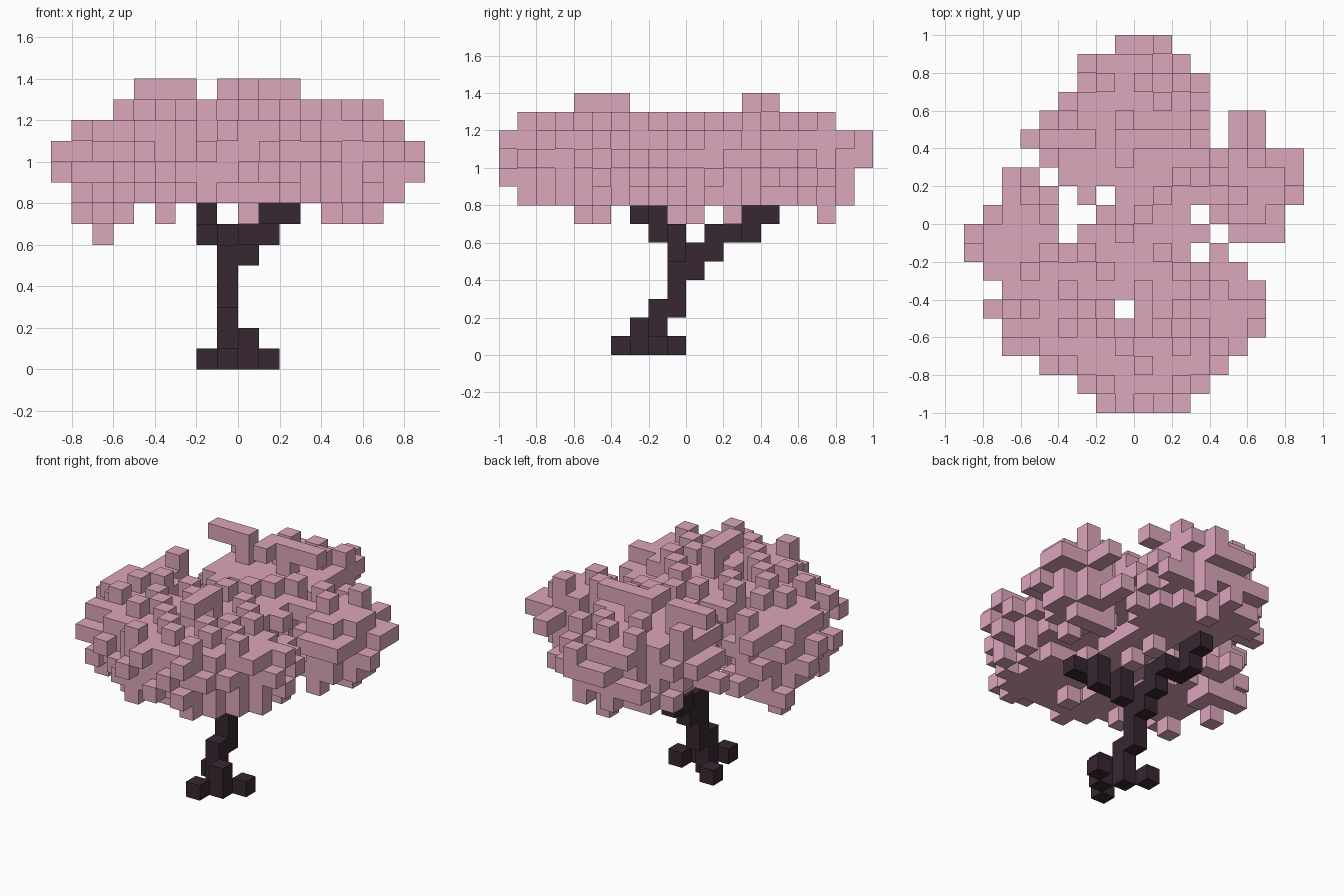
import bpy
import bmesh
import random
from mathutils import Vector

random.seed(4)
CELL = 0.1
DIRS = [(1, 0, 0), (-1, 0, 0), (0, 1, 0), (0, -1, 0), (0, 0, 1), (0, 0, -1)]

if "Cube" in bpy.data.objects:
    bpy.data.objects.remove(bpy.data.objects["Cube"])


def material(name, color):
    mat = bpy.data.materials.new(name)
    mat.use_nodes = True
    mat.diffuse_color = color
    mat.node_tree.nodes["Principled BSDF"].inputs["Base Color"].default_value = color
    return mat


def step(cell, d):
    return (cell[0] + d[0], cell[1] + d[1], cell[2] + d[2])


def neighbours(cell, cells):
    return sum(step(cell, d) in cells for d in DIRS)


def block_object(name, cells, mat):
    """Outer shell of a set of unit blocks."""
    bm = bmesh.new()
    for cell in sorted(cells):
        centre = Vector(cell) + Vector((0.5, 0.5, 0.5))
        for d in DIRS:
            if step(cell, d) in cells:
                continue
            n = Vector(d)
            u = Vector((d[1], d[2], d[0]))
            v = n.cross(u)
            corners = [(-u - v), (u - v), (u + v), (-u + v)]
            bm.faces.new([bm.verts.new((centre + (n + c) / 2) * CELL) for c in corners])
    bmesh.ops.remove_doubles(bm, verts=bm.verts, dist=0.001)
    mesh = bpy.data.meshes.new(name)
    bm.to_mesh(mesh)
    bm.free()
    mesh.materials.append(mat)
    bpy.context.collection.objects.link(bpy.data.objects.new(name, mesh))


def outline(rows):
    """Cells (i, row) from runs (start, end) for each row, end excluded."""
    return {(i, r) for r, runs in rows.items() for a, b in runs for i in range(a, b)}


bark = material("dark bark", (0.038, 0.02, 0.031, 1))
blossom = material("pink blossom", (0.72, 0.385, 0.505, 1))

# Trunk with roots and two branches
roots = {(0, -3, 0), (1, -2, 0), (-1, -4, 0), (-2, -1, 0), (-1, -2, 0),
         (0, -3, 1), (-1, -2, 1)}
stem = {(-1, -2, 2), (-1, -1, 2), (-1, -1, 3), (-1, -1, 4), (-1, 0, 4), (-1, -1, 5)}
front_branch = {(0, -1, 5), (0, -1, 6), (0, -2, 6), (1, -2, 6), (1, -2, 7),
                (1, -3, 7), (2, -3, 7)}
back_branch = {(-1, 0, 5), (-1, 1, 5), (-1, 1, 6), (-1, 2, 6), (-2, 2, 6),
               (-2, 3, 6), (-2, 3, 7), (-2, 4, 7)}
trunk = roots | stem | front_branch | back_branch

# Canopy limits: plan, front and side outlines
plan = outline({
    9: [(-1, 2)], 8: [(-3, 3)], 7: [(-3, 4)], 6: [(-4, 4)],
    5: [(-5, 4), (5, 7)], 4: [(-6, 4), (5, 7)], 3: [(-5, 9)],
    2: [(-7, -5), (-4, 9)], 1: [(-7, -4), (-3, -2), (-1, 9)],
    0: [(-8, -4), (-2, 3), (4, 8)], -1: [(-9, -4), (-3, 4), (5, 8)],
    -2: [(-9, 3), (4, 5)], -3: [(-8, 6)], -4: [(-7, 7)],
    -5: [(-8, -1), (0, 7)], -6: [(-7, 7)], -7: [(-7, 6)],
    -8: [(-5, 5)], -9: [(-3, 4)], -10: [(-2, 3)]})
front = outline({
    13: [(-5, -2), (-1, 3)], 12: [(-6, 7)], 11: [(-8, 8)], 10: [(-9, 9)],
    9: [(-9, 9)], 8: [(-8, 8)], 7: [(-8, -5), (-4, -3), (0, 1), (4, 7)],
    6: [(-7, -6)]})
side = outline({
    13: [(-6, -3), (3, 5)], 12: [(-9, 8)], 11: [(-10, 10)], 10: [(-10, 10)],
    9: [(-10, 9)], 8: [(-9, 9)], 7: [(-6, -4), (-1, 1), (2, 3), (7, 8)],
    6: [(-1, 0)]})
allowed = {(x, y, z) for x, y in plan for z in range(6, 14)
           if (x, z) in front and (y, z) in side} - trunk

# Blossom clusters: centre and radii in blocks
clusters = [((0, -5.2, 10.2), (7, 4.8, 2.2)),
            ((-6.2, -1, 9.7), (2.8, 4.2, 2.4)),
            ((-0.2, 4.8, 10.2), (4.8, 5, 2.2)),
            ((6.2, 2.2, 9.8), (2.8, 3.6, 2.4)),
            ((0, 0, 10.2), (4.5, 4, 1.9))]


def inside(cell):
    return any(sum(((c + 0.5 - m) / r) ** 2 for c, m, r in zip(cell, mid, rad)) < 1
               for mid, rad in clusters)


# The solid core keeps one block away from the rim
core = {c for c in allowed
        if inside(c) and all(step(c, d)[:2] in plan for d in DIRS)}

# Loose single blocks scattered over the core
shell = sorted(c for c in allowed - core if neighbours(c, core))
random.shuffle(shell)
loose = set()
for c in shell:
    if not neighbours(c, loose) and random.random() < 0.6:
        loose.add(c)
canopy = core | loose

# Fill any part of the outlines still empty, working outwards from the middle
for drop in (2, 1, 0):
    def flat(cell):
        return cell[:drop] + cell[drop + 1:]

    def spread(spot):
        return sum((s - m) ** 2 for s, m in zip(spot, flat((0, 0, 10))))

    missing = {flat(c) for c in allowed} - {flat(c) for c in canopy}
    for spot in sorted(missing, key=lambda s: (spread(s), s)):
        options = sorted(c for c in allowed if flat(c) == spot)
        canopy.add(max(options, key=lambda c: (
            neighbours(c, canopy) > 0, random.random() * 1.5 - abs(c[2] - 10))))

block_object("trunk", trunk, bark)
block_object("blossom_canopy", canopy, blossom)
